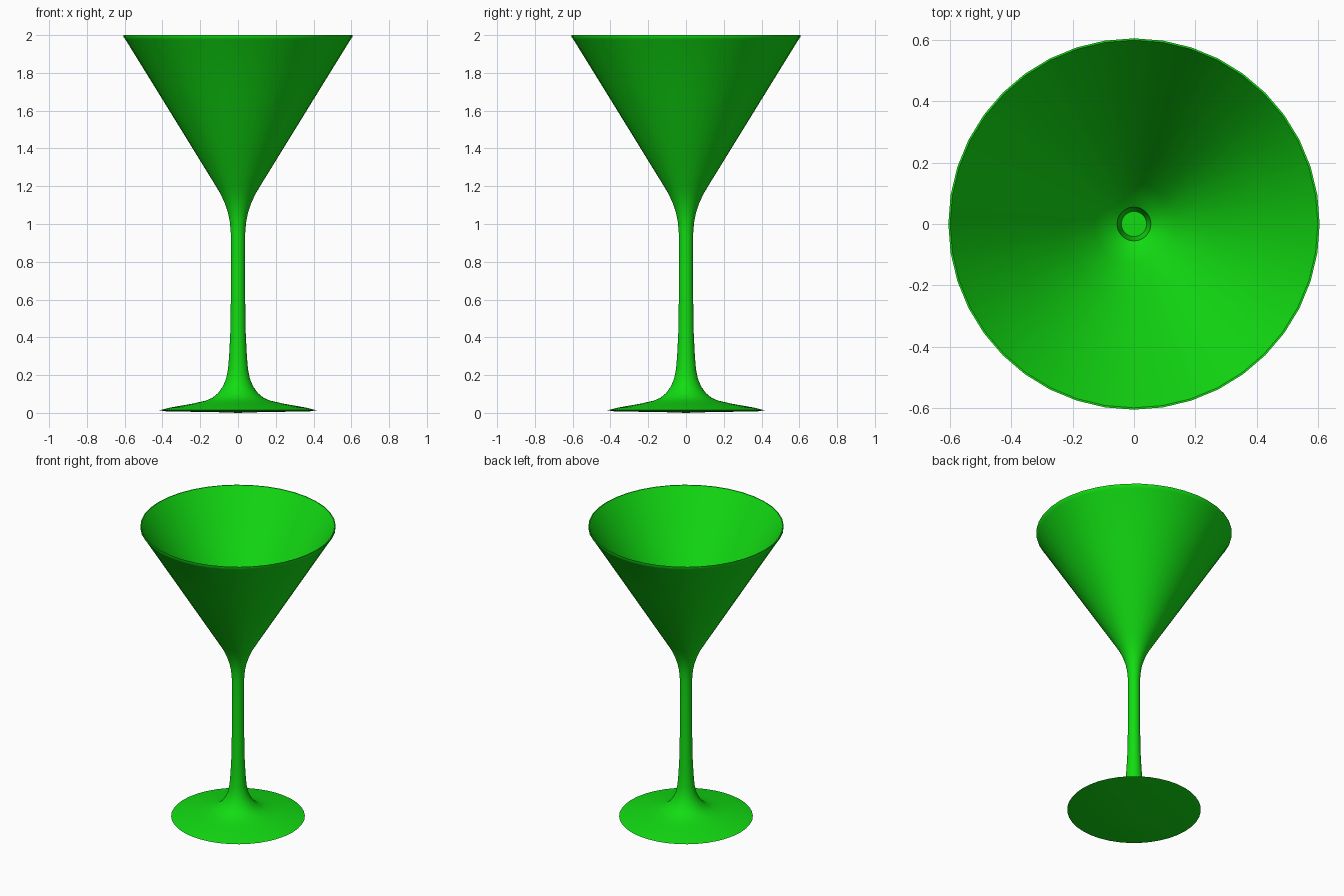
import bpy
import bmesh
import math

cube = bpy.data.objects.get("Cube")
if cube:
    bpy.data.objects.remove(cube, do_unlink=True)

SIDES = 40

green = bpy.data.materials.new("bright_green")
green.use_nodes = True
colour = (0.006, 0.72, 0.006, 1)
green.diffuse_color = colour
green.node_tree.nodes["Principled BSDF"].inputs["Base Color"].default_value = colour


def lathe(name, profile, smooth_angle=40):
    """Spin an (r, z) profile about the z axis."""
    bm = bmesh.new()
    verts = [bm.verts.new((r, 0, z)) for r, z in profile]
    edges = [bm.edges.new(pair) for pair in zip(verts, verts[1:])]
    bmesh.ops.spin(bm, geom=verts + edges, cent=(0, 0, 0), axis=(0, 0, 1),
                   angle=math.tau, steps=SIDES, use_duplicate=False)
    bmesh.ops.remove_doubles(bm, verts=bm.verts, dist=0.0005)
    bmesh.ops.recalc_face_normals(bm, faces=bm.faces)
    mesh = bpy.data.meshes.new(name)
    bm.to_mesh(mesh)
    bm.free()
    mesh.materials.append(green)
    obj = bpy.data.objects.new(name, mesh)
    bpy.context.collection.objects.link(obj)
    bpy.ops.object.select_all(action="DESELECT")
    obj.select_set(True)
    bpy.context.view_layer.objects.active = obj
    bpy.ops.object.shade_smooth_by_angle(angle=math.radians(smooth_angle))
    return obj


# Underside and flared top of the foot
foot = [(0, 0), (0.12, 0.004), (0.38, 0.008), (0.415, 0.014), (0.36, 0.028),
        (0.24, 0.049), (0.17, 0.065), (0.135, 0.08), (0.105, 0.105),
        (0.08, 0.14), (0.063, 0.18)]
# Slender stem
stem = [(0.053, 0.23), (0.047, 0.3), (0.041, 0.42), (0.038, 0.6),
        (0.037, 0.8), (0.038, 0.95)]
# Outside of the cone bowl, up to the thin lip
bowl_outside = [(0.043, 1.01), (0.053, 1.06), (0.07, 1.11), (0.093, 1.16),
                (0.123, 1.21), (0.24, 1.4), (0.425, 1.7), (0.595, 1.975),
                (0.606, 1.99), (0.606, 2.0)]
# Inside of the bowl with the small well over the stem
bowl_inside = [(0.6, 2.0), (0.594, 1.99), (0.415, 1.7), (0.23, 1.4),
               (0.13, 1.235), (0.09, 1.185), (0.055, 1.155), (0.048, 1.1),
               (0.041, 1.05), (0, 1.05)]

lathe("cocktail_glass", foot + stem + bowl_outside + bowl_inside)
